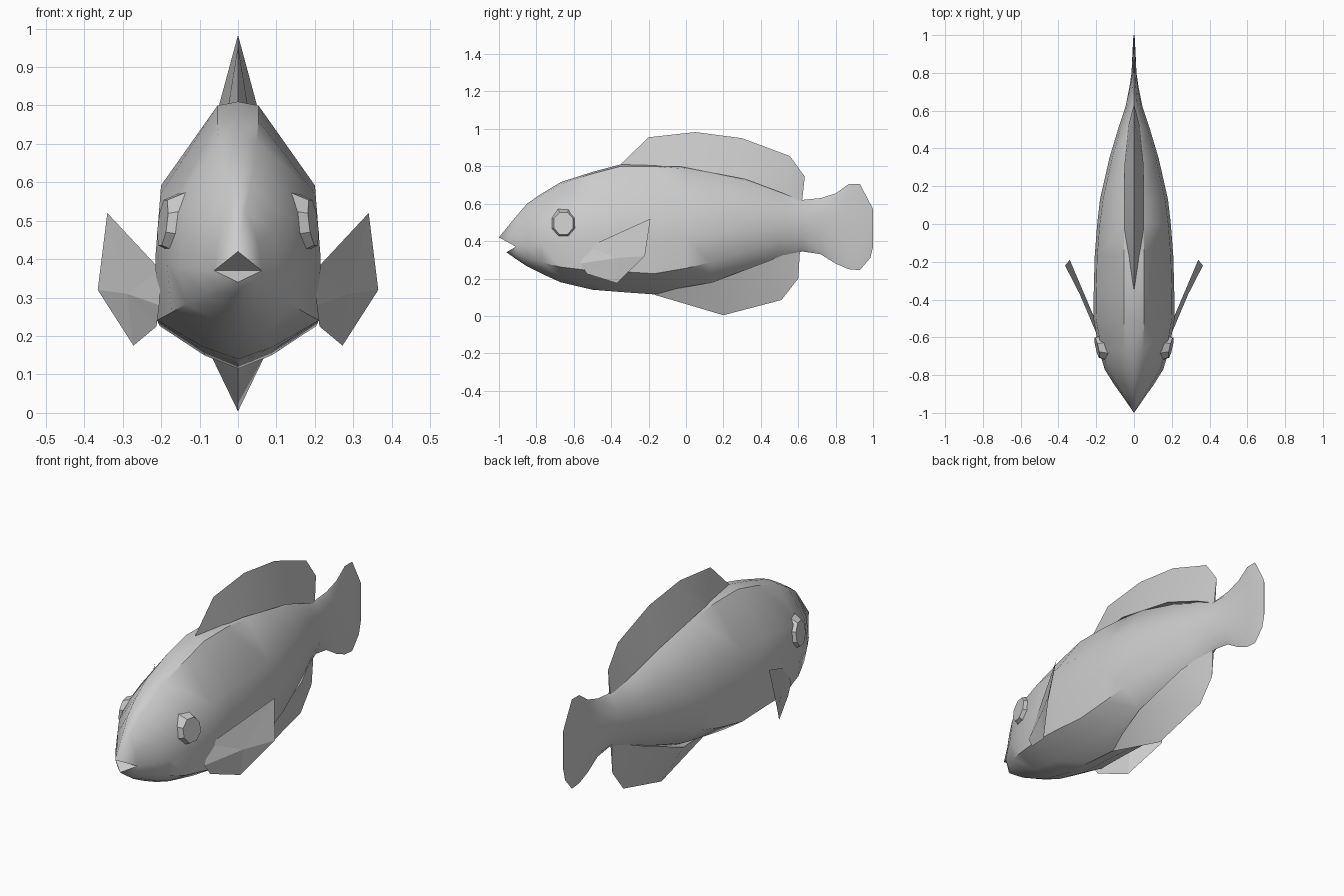
import bpy, bmesh, math

if "Cube" in bpy.data.objects:
    bpy.data.objects.remove(bpy.data.objects["Cube"])

grey = bpy.data.materials.new("pale grey")
grey.diffuse_color = (0.6, 0.6, 0.6, 1)
grey.use_nodes = True
grey.node_tree.nodes["Principled BSDF"].inputs["Base Color"].default_value = grey.diffuse_color


def finish(bm, name, angle=None):
    bmesh.ops.recalc_face_normals(bm, faces=bm.faces)
    me = bpy.data.meshes.new(name)
    bm.to_mesh(me)
    bm.free()
    ob = bpy.data.objects.new(name, me)
    bpy.context.collection.objects.link(ob)
    me.materials.append(grey)
    if angle:
        bpy.ops.object.select_all(action='DESELECT')
        bpy.context.view_layer.objects.active = ob
        ob.select_set(True)
        bpy.ops.object.shade_smooth_by_angle(angle=math.radians(angle))
    return ob


# Half cross-sections, top to bottom: (fraction of width, fraction of height)
HEAD = [(0, 1), (.3, .97), (.85, .62), (1, .29), (.75, .12), (.35, .03), (0, 0)]
MID = [(0, 1), (.25, .985), (.94, .68), (1, .42), (.98, .16), (.42, .05), (0, 0)]
TAIL = [(0, 1), (.4, .93), (.85, .7), (1, .5), (.85, .3), (.4, .07), (0, 0)]
# Body stations: y, top, bottom, half width, blend head 0 - middle 1 - tail 2
RINGS = [(-.91, .53, .305, .062, 0), (-.85, .6, .265, .105, .2),
         (-.77, .655, .225, .155, .5), (-.67, .715, .18, .185, .8),
         (-.5, .77, .14, .215, 1), (-.35, .81, .128, .213, 1),
         (-.17, .81, .115, .208, 1), (0, .8, .14, .195, 1.1),
         (.13, .785, .16, .18, 1.3), (.35, .73, .23, .13, 1.6),
         (.5, .675, .29, .085, 1.9), (.62, .62, .345, .045, 2),
         (.72, .63, .33, .025, 2), (.8, .655, .28, .013, 2),
         (.87, .705, .25, .01, 2), (.93, .705, .245, .007, 2),
         (.985, .6, .31, .004, 2), (1, .57, .37, .002, 2)]


def section(y, top, bottom, w, k):
    a, b, t = (HEAD, MID, k) if k <= 1 else (MID, TAIL, k - 1)
    half = []
    for (x0, h0), (x1, h1) in zip(a, b):
        x, h = x0 + (x1 - x0) * t, h0 + (h1 - h0) * t
        half.append((x * w, y, bottom + h * (top - bottom)))
    return half + [(-x, yy, z) for x, yy, z in half[-2:0:-1]]


# Body and tail fin, lofted in one piece
bm = bmesh.new()
loops = [[bm.verts.new(p) for p in section(*r)] for r in RINGS]
n = 12
for a, b in zip(loops, loops[1:]):
    for i in range(n):
        j = (i + 1) % n
        bm.faces.new((a[i], a[j], b[j], b[i]))
bm.faces.new(loops[-1])
# Open mouth: two lips and a wedge between the mouth corners
upper = bm.verts.new((0, -1, .42))
lower = bm.verts.new((0, -.96, .34))
first = loops[0]
for i in range(n):
    lip = lower if 3 <= i < 9 else upper
    bm.faces.new((first[i], first[(i + 1) % n], lip))
for lip in (upper, lower):
    bm.faces.new((first[3], first[9], lip))
finish(bm, "body", 40)


def wedge_fin(name, base, edge):
    """Fin with base points (half width, y, z) tapering to a thin outer edge (y, z)."""
    bm = bmesh.new()
    ridge = [bm.verts.new((0, y, z)) for y, z in edge]
    sides = []
    for s in (1, -1):
        row = [bm.verts.new((s * x, y, z)) for x, y, z in base]
        for i in range(len(base) - 1):
            bm.faces.new((row[i], row[i + 1], ridge[i + 1], ridge[i]))
        sides.append(row)
    for i in range(len(base) - 1):
        bm.faces.new((sides[0][i], sides[0][i + 1], sides[1][i + 1], sides[1][i]))
    for i in (0, -1):
        bm.faces.new((sides[0][i], sides[1][i], ridge[i]))
    finish(bm, name, 30)


wedge_fin("dorsal_fin",
          [(.002, -.35, .8), (.025, -.19, .8), (.05, -.03, .798),
           (.05, .32, .73), (.03, .52, .655), (.004, .62, .61)],
          [(-.345, .815), (-.2, .955), (.05, .983), (.3, .95), (.555, .855), (.635, .745)])
wedge_fin("anal_fin",
          [(.002, -.17, .125), (.085, .14, .18), (.06, .43, .29), (.004, .61, .36)],
          [(-.165, .112), (.2, .004), (.51, .085), (.6, .2)])

# Pectoral fins: shallow lens shapes flaring backwards
OUTLINE = [(.2, -.52, .37), (.34, -.19, .52), (.365, -.22, .32),
           (.272, -.37, .175), (.212, -.53, .225), (.205, -.565, .28)]
for s, side in ((1, "right"), (-1, "left")):
    bm = bmesh.new()
    rim = [bm.verts.new((s * x, y, z)) for x, y, z in OUTLINE]
    outer = bm.verts.new((s * .288, -.37, .31))
    inner = bm.verts.new((s * .272, -.355, .31))
    for i in range(6):
        bm.faces.new((rim[i], rim[(i + 1) % 6], outer))
        bm.faces.new((rim[(i + 1) % 6], rim[i], inner))
    finish(bm, side + "_pectoral_fin")

    # Eyes: low eight-sided mounds, turned slightly towards the nose
    bm = bmesh.new()
    rows = []
    for r, out in ((1, -.03), (.75, .014)):
        row = []
        for i in range(8):
            a = math.tau * (i + .5) / 8
            dy, dz = .075 * r * math.cos(a), .085 * r * math.sin(a)
            row.append(bm.verts.new((s * (.182 + out + .22 * dy - .12 * dz),
                                     -.655 + dy, .495 + dz)))
        rows.append(row)
    for i in range(8):
        j = (i + 1) % 8
        bm.faces.new((rows[0][i], rows[0][j], rows[1][j], rows[1][i]))
    for row in rows:
        bm.faces.new(row)
    finish(bm, side + "_eye", 30)
